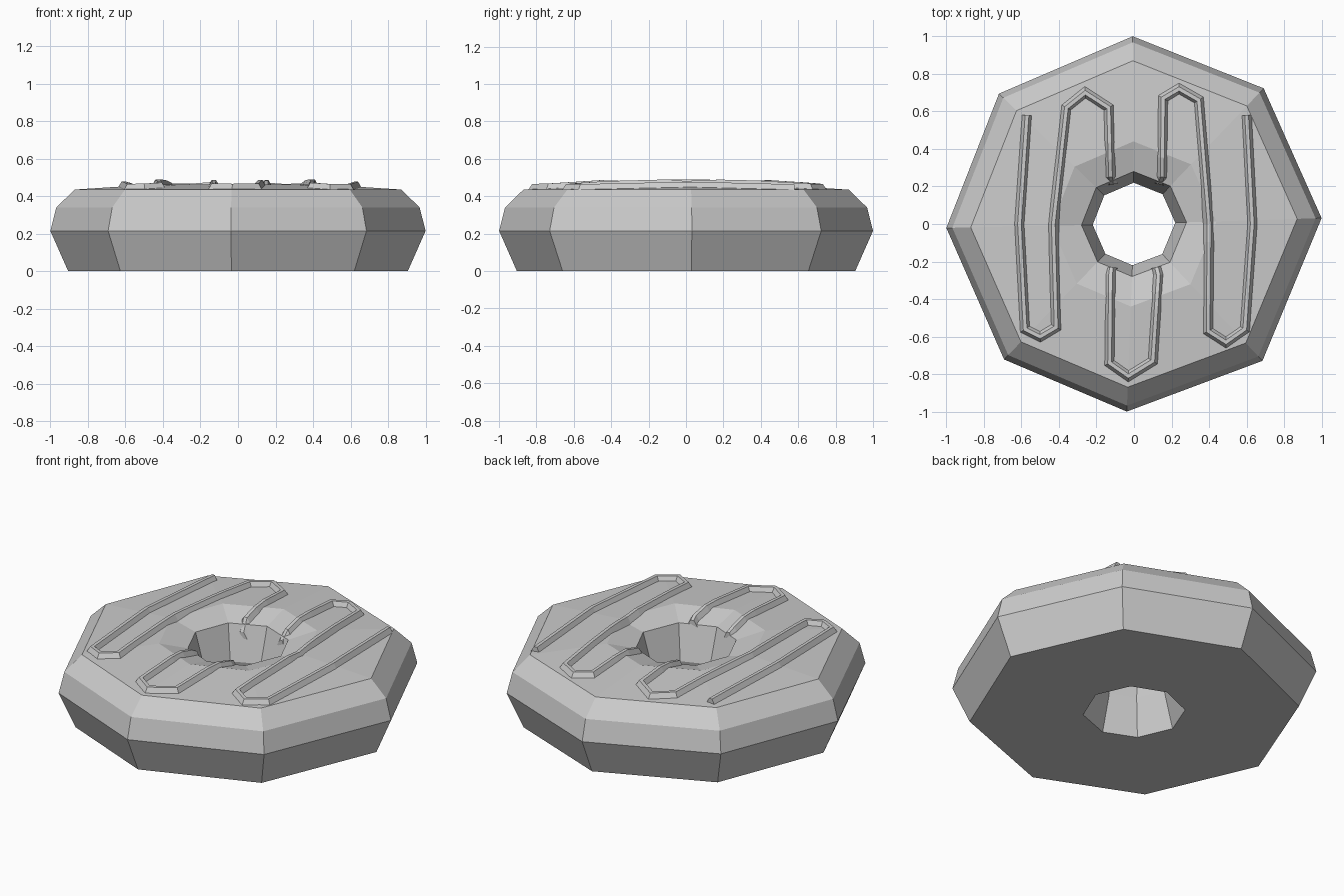
import bpy
from math import cos, sin, radians
from mathutils import Vector
from mathutils.bvhtree import BVHTree

if "Cube" in bpy.data.objects:
    bpy.data.objects.remove(bpy.data.objects["Cube"])


def make_object(name, verts, faces):
    mesh = bpy.data.meshes.new(name)
    mesh.from_pydata(verts, [], faces)
    mesh.update()
    obj = bpy.data.objects.new(name, mesh)
    bpy.context.collection.objects.link(obj)
    return obj


# Ring body: closed profile (radius, z) swept around eight slightly uneven angles
profile = [(0.905, 0), (1.0, 0.215), (0.968, 0.34), (0.87, 0.435),
           (0.44, 0.463), (0.28, 0.42), (0.22, 0.215), (0.28, 0)]
angles = [1.8, 46.3, 90.4, 136, 181.2, 226.2, 267.8, 313.2]
n, m = len(profile), len(angles)
verts = [(r * cos(radians(a)), r * sin(radians(a)), z)
         for a in angles for r, z in profile]
faces = [(i * n + j, (i + 1) % m * n + j, (i + 1) % m * n + (j + 1) % n, i * n + (j + 1) % n)
         for i in range(m) for j in range(n)]
ring = make_object("ring_body", verts, faces)
surface = BVHTree.FromPolygons([Vector(v) for v in verts], faces)


def drape(x, y):
    hit = surface.ray_cast(Vector((x, y, 2)), Vector((0, 0, -1)))[0]
    return hit.z if hit else 0.3


# Drizzle: trapezoid ridge draped along a zigzag path on the top of the ring
section = [(-0.032, -0.012), (-0.010, 0.027), (0.010, 0.027), (0.032, -0.012)]


def drizzle(name, corners):
    corners = [Vector(c) for c in corners]
    path = []
    for a, b in zip(corners, corners[1:]):
        steps = max(1, round((b - a).length / 0.1))
        path += [a.lerp(b, k / steps) for k in range(steps)]
    path.append(corners[-1])
    out = []
    for i, p in enumerate(path):
        d0 = (p - path[max(i - 1, 0)]).normalized()
        d1 = (path[min(i + 1, len(path) - 1)] - p).normalized()
        t = (d0 + d1).normalized()
        side = Vector((-t.y, t.x)) / max(0.5, t.dot(d1 if d1.length else d0))
        z = drape(p.x, p.y)
        for off, h in section:
            q = p + side * off
            out.append((q.x, q.y, z + h))
    quads = [(i * 4 + j, i * 4 + (j + 1) % 4, i * 4 + 4 + (j + 1) % 4, i * 4 + 4 + j)
             for i in range(len(path) - 1) for j in range(4)]
    last = len(out) - 4
    quads += [(3, 2, 1, 0), (last, last + 1, last + 2, last + 3)]
    return make_object(name, out, quads)


drizzles = [
    drizzle("left_drizzle", [(-0.57, 0.58), (-0.61, 0), (-0.58, -0.56), (-0.50, -0.60),
                             (-0.415, -0.55), (-0.43, 0), (-0.36, 0.62), (-0.26, 0.70),
                             (-0.135, 0.62), (-0.125, 0.25), (-0.12, 0.21)]),
    drizzle("front_drizzle", [(-0.12, -0.23), (-0.125, -0.27), (-0.13, -0.74), (-0.03, -0.81),
                              (0.10, -0.73), (0.13, -0.27), (0.12, -0.23)]),
    drizzle("right_drizzle", [(0.14, 0.21), (0.15, 0.25), (0.155, 0.67), (0.24, 0.72),
                              (0.345, 0.66), (0.40, 0), (0.395, -0.57), (0.49, -0.63),
                              (0.59, -0.56), (0.63, 0), (0.60, 0.58)]),
]

# Consistent outward normals
import bmesh
for obj in [ring] + drizzles:
    bm = bmesh.new()
    bm.from_mesh(obj.data)
    bmesh.ops.recalc_face_normals(bm, faces=bm.faces)
    bm.to_mesh(obj.data)
    bm.free()
